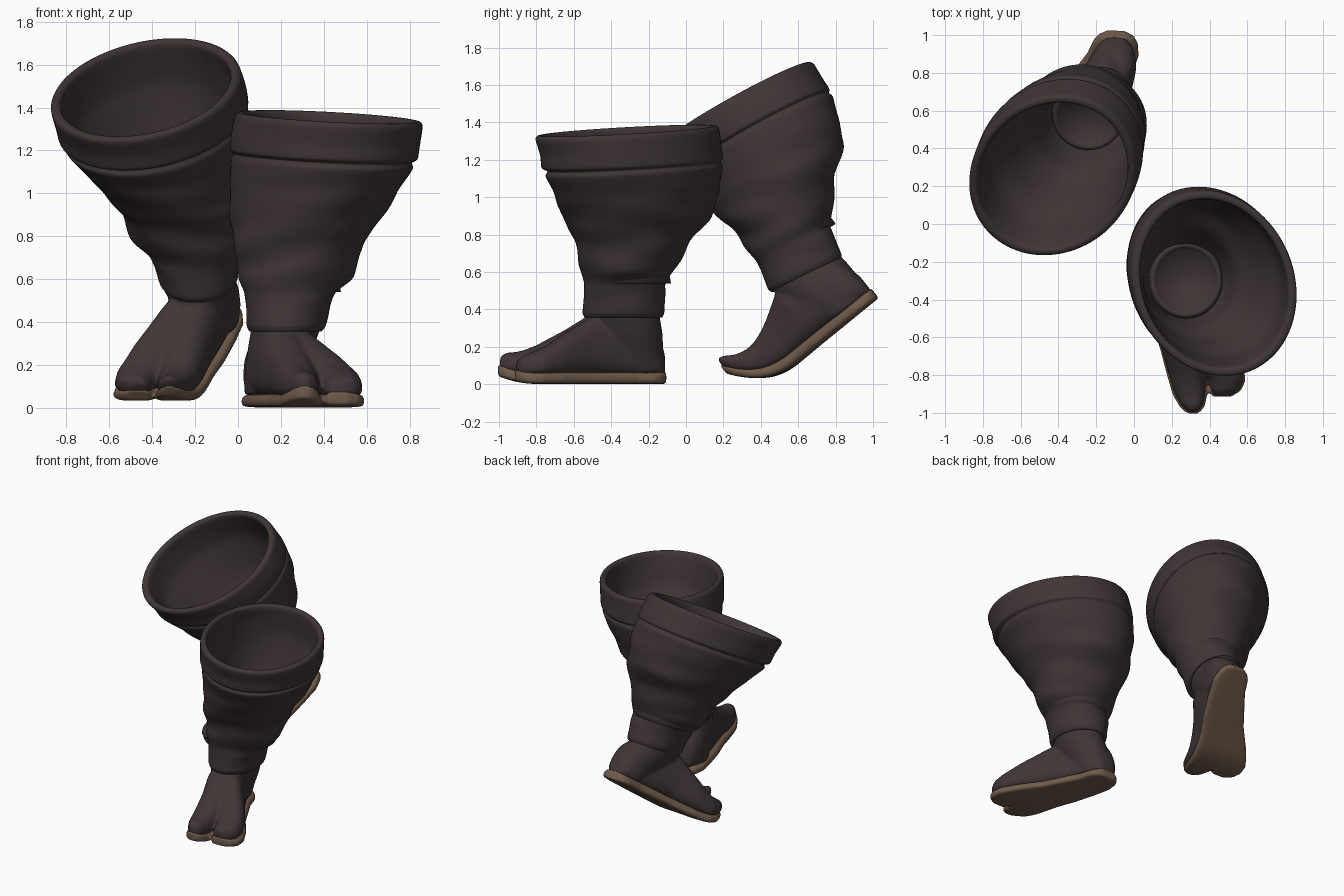
import bpy, bmesh, math
from mathutils import Vector, Matrix

cube = bpy.data.objects.get("Cube")
if cube:
    bpy.data.objects.remove(cube, do_unlink=True)


def material(name, colour):
    mat = bpy.data.materials.new(name)
    mat.use_nodes = True
    mat.diffuse_color = (*colour, 1)
    mat.node_tree.nodes["Principled BSDF"].inputs["Base Color"].default_value = (*colour, 1)
    return mat


CLOTH = material("dark brown cloth", (0.051, 0.036, 0.036))
SOLE = material("tan sole", (0.16, 0.105, 0.07))
SEGMENTS = 48
ANKLE = Vector((0.22, -0.34, 0.40))


def smoothstep(a, b, v):
    t = min(max((v - a) / (b - a), 0), 1)
    return t * t * (3 - 2 * t)


# Poses: the left boot stands flat, the right one is mirrored with its heel raised
def left_pose(p, foot):
    return p


def right_pose(p, foot):
    p = p.copy()
    if foot:
        p.z += 1.4 * max(0, -0.68 - p.y) ** 2
    d = p - ANKLE
    d.x = -d.x
    pitch, yaw = (38, -4) if foot else (26, -7)
    turn = Matrix.Rotation(math.radians(yaw), 3, 'Z') @ Matrix.Rotation(math.radians(pitch), 3, 'X')
    pivot = Vector((-0.2, 0.605, 0.63)) if foot else Vector((-0.18, 0.62, 0.62))
    return pivot + turn @ d


def add_loft(bm, rings, closed=False):
    """Skin a list of point rings; cap the ends or join them into a loop."""
    loops = [[bm.verts.new(p) for p in ring] for ring in rings]
    pairs = list(zip(loops, loops[1:]))
    if closed:
        pairs.append((loops[-1], loops[0]))
    else:
        bm.faces.new(loops[0])
        bm.faces.new(loops[-1])
    for a, b in pairs:
        n = len(a)
        for i in range(n):
            bm.faces.new((a[i], a[(i + 1) % n], b[(i + 1) % n], b[i]))


def finish(name, bm, mat, pose, foot):
    for v in bm.verts:
        v.co = pose(v.co, foot)
    bmesh.ops.recalc_face_normals(bm, faces=bm.faces)
    mesh = bpy.data.meshes.new(name)
    bm.to_mesh(mesh)
    bm.free()
    mesh.materials.append(mat)
    mesh.shade_smooth()
    obj = bpy.data.objects.new(name, mesh)
    bpy.context.collection.objects.link(obj)
    return obj


def fuse(obj, voxel, rounds):
    remesh = obj.modifiers.new("fuse", 'REMESH')
    remesh.mode = 'VOXEL'
    remesh.voxel_size = voxel
    remesh.use_smooth_shade = True
    soften = obj.modifiers.new("soften", 'SMOOTH')
    soften.factor = 0.5
    soften.iterations = rounds


# Leg outline rows: height, x range, y range, from ankle hem to cuff rim
LEG = [
    (0.35, 0.055, 0.385, -0.54, -0.13), (0.38, 0.04, 0.41, -0.555, -0.115),
    (0.47, 0.035, 0.43, -0.545, -0.11), (0.54, 0.03, 0.46, -0.55, -0.11),
    (0.6, 0, 0.53, -0.56, -0.07), (0.68, 0, 0.56, -0.575, -0.02),
    (0.78, -0.03, 0.59, -0.6, 0.04), (0.88, -0.035, 0.66, -0.65, 0.14),
    (1.03, -0.04, 0.75, -0.7, 0.18), (1.14, -0.035, 0.82, -0.755, 0.2),
    (1.165, -0.02, 0.81, -0.74, 0.185), (1.18, -0.04, 0.84, -0.775, 0.2),
    (1.25, -0.035, 0.85, -0.78, 0.19), (1.345, -0.015, 0.865, -0.81, 0.18),
]


def leg_ring(row, inset=0, folds=True):
    z, x0, x1, y0, y1 = row
    cx, cy = (x0 + x1) / 2, (y0 + y1) / 2
    rx, ry = (x1 - x0) / 2 - inset, (y1 - y0) / 2 - inset
    upper = smoothstep(0.55, 1.15, z)
    strength = smoothstep(0.36, 0.5, z) * (1 - smoothstep(0.95, 1.13, z)) if folds else 0
    ring = []
    for i in range(SEGMENTS):
        t = math.tau * i / SEGMENTS
        # Slanting creases in the slack cloth
        crease = 0.8 * math.sin(36 * z + 3 * math.sin(t - 0.5)) + 0.7 * math.sin(22 * z - 4 * t)
        k = 1 + 0.02 * strength * crease
        x = cx + k * rx * math.cos(t)
        y = cy + k * ry * math.sin(t - 0.13 * upper)
        tilt = upper * (0.05 * (y - cy) - 0.045 * (x - cx))
        ring.append(Vector((x, y, z + tilt)))
    return ring


def between(rows, steps):
    out = []
    for a, b in zip(rows, rows[1:]):
        for s in range(steps):
            out.append([p + (q - p) * s / steps for p, q in zip(a, b)])
    return out + [rows[-1]]


def build_leg(side, pose):
    outer = [leg_ring(r) for r in between(LEG, 3)]
    lining = [r for i, r in enumerate(LEG) if i not in (0, 10, 11)]
    inner = [leg_ring(r, 0.05, False) for r in reversed(between(lining, 2))]
    rim = (LEG[-1][0] + 0.012,) + LEG[-1][1:]
    bm = bmesh.new()
    add_loft(bm, outer + [leg_ring(rim, 0.015), leg_ring(rim, 0.038)] + inner, closed=True)
    obj = finish(side + "_baggy_leg", bm, CLOTH, pose, False)
    obj.modifiers.new("smooth", 'SUBSURF').levels = 1
    obj.modifiers["smooth"].render_levels = 1

    # Floor inside the leg with a raised collar around it
    bm = bmesh.new()
    collar = [(0.54, 0.02), (0.62, 0.035), (0.63, 0.05), (0.62, 0.065), (0.59, 0.075)]
    add_loft(bm, [leg_ring((z, 0.05, 0.5, -0.53, -0.06), inset, False) for z, inset in collar])
    finish(side + "_inner_floor", bm, CLOTH, pose, False)


# Foot stations from heel to toe: y, inner edge, outer edge, top height
BIG_TOE = [
    (-0.11, 0.09, 0.19, 0.16), (-0.135, 0.05, 0.23, 0.24), (-0.17, 0.03, 0.255, 0.3),
    (-0.25, 0.02, 0.28, 0.34),
    (-0.38, 0.05, 0.31, 0.36), (-0.52, 0.09, 0.33, 0.37), (-0.65, 0.14, 0.355, 0.29),
    (-0.8, 0.18, 0.38, 0.21), (-0.9, 0.21, 0.382, 0.165), (-0.96, 0.245, 0.37, 0.145),
    (-0.99, 0.275, 0.345, 0.12), (-1.0, 0.3, 0.325, 0.09),
]
SIDE_TOES = [
    (-0.2, 0.1, 0.25, 0.28), (-0.35, 0.12, 0.33, 0.36), (-0.5, 0.13, 0.41, 0.365),
    (-0.65, 0.21, 0.52, 0.275), (-0.76, 0.32, 0.58, 0.2), (-0.83, 0.392, 0.585, 0.17),
    (-0.88, 0.405, 0.56, 0.145), (-0.91, 0.42, 0.51, 0.11),
]


def foot_rings(stations, low, high=None, grow=0.0, square=1.0):
    """Upright sections along the foot; a fixed high makes a flat slab."""
    rings = []
    for y, x0, x1, top in between(stations, 3):
        top = high or max(top, low + 0.02)
        cx, half = (x0 + x1) / 2, (x1 - x0) / 2 + grow
        mid = low + 0.35 * (top - low)
        y = -0.555 + (y + 0.555) * (1 + 2 * grow)
        lift = max(0, -0.8 - y) ** 2
        ring = []
        for i in range(24):
            t = math.tau * i / 24
            c, s = math.cos(t), math.sin(t)
            c = math.copysign(abs(c) ** square, c)
            s = math.copysign(abs(s) ** square, s)
            z = mid + s * (top - mid if s > 0 else mid - low)
            ring.append(Vector((cx + half * c, y, z + lift)))
        rings.append(ring)
    return rings


# Ankle column rows in the same layout as the leg rows
ANKLE_ROWS = [
    (0.06, 0.03, 0.26, -0.4, -0.12), (0.16, 0.03, 0.3, -0.46, -0.12),
    (0.27, 0.045, 0.35, -0.51, -0.125), (0.36, 0.06, 0.38, -0.53, -0.14),
    (0.43, 0.07, 0.39, -0.52, -0.145),
]


def build_foot(side, pose):
    bm = bmesh.new()
    for stations in (BIG_TOE, SIDE_TOES):
        add_loft(bm, foot_rings(stations, 0.04, grow=-0.003, square=0.85))
    add_loft(bm, [leg_ring(r, folds=False) for r in between(ANKLE_ROWS, 2)])
    fuse(finish(side + "_split_toe_foot", bm, CLOTH, pose, True), 0.011, 7)

    bm = bmesh.new()
    for stations in (BIG_TOE, SIDE_TOES):
        add_loft(bm, foot_rings(stations, 0.002, 0.066, grow=0.005, square=0.5))
    fuse(finish(side + "_sole", bm, SOLE, pose, True), 0.01, 3)


for side, pose in (("left", left_pose), ("right", right_pose)):
    build_leg(side, pose)
    build_foot(side, pose)
